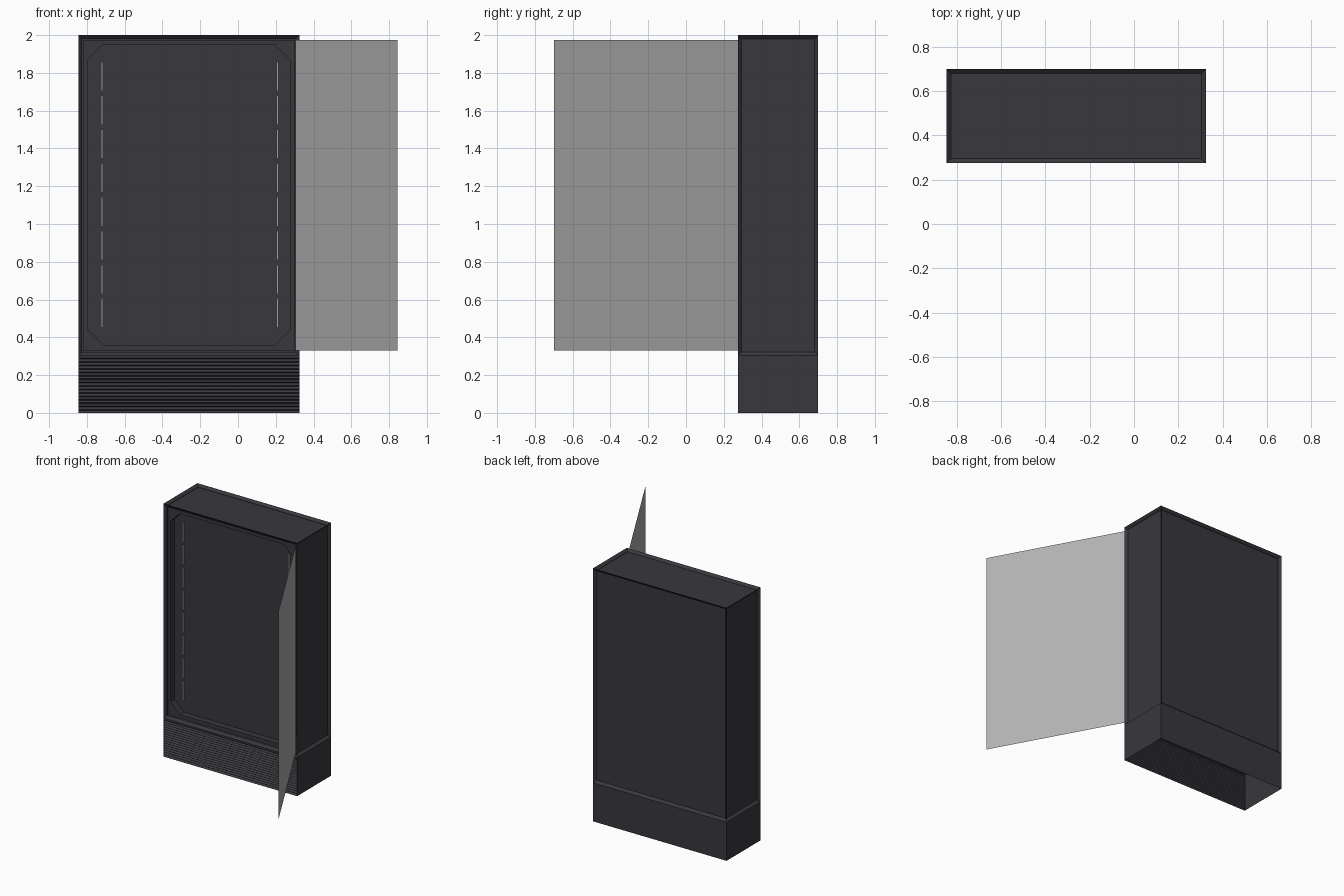
import bpy, bmesh

if "Cube" in bpy.data.objects:
    bpy.data.objects.remove(bpy.data.objects["Cube"])

X0, X1, Y0, Y1 = -0.845, 0.325, 0.275, 0.70
BASE_TOP, TOP = 0.305, 2.0
RIM, RECESS = 0.025, 0.02


def material(name, rgba):
    m = bpy.data.materials.new(name)
    m.diffuse_color = rgba
    m.use_nodes = True
    m.node_tree.nodes["Principled BSDF"].inputs["Base Color"].default_value = m.diffuse_color
    return m


DARK = material("dark charcoal", (0.040, 0.038, 0.046, 1))
STRIP = material("light strip grey", (0.36, 0.36, 0.36, 1))
GLASS = material("pale glass", (0.45, 0.45, 0.45, 0.65))


def add_object(name, bm, mat):
    mesh = bpy.data.meshes.new(name)
    bm.to_mesh(mesh)
    bm.free()
    mesh.materials.append(mat)
    obj = bpy.data.objects.new(name, mesh)
    bpy.context.collection.objects.link(obj)
    return obj


def add_box(bm, a, b):
    vs = bmesh.ops.create_cube(bm, size=1)["verts"]
    for v in vs:
        for i in range(3):
            v.co[i] = (a[i] + b[i]) / 2 + v.co[i] * (b[i] - a[i])


def loop_edges(bm, verts):
    return [bm.edges.new((verts[i], verts[(i + 1) % len(verts)])) for i in range(len(verts))]


# cabinet body: every outer face has a raised rim and a sunken panel
bm = bmesh.new()
add_box(bm, (X0, Y0, BASE_TOP), (X1, Y1, TOP))
bm.normal_update()
panels = [f for f in bm.faces if f.normal.z > -0.5]
bmesh.ops.inset_individual(bm, faces=panels, thickness=RIM, depth=-RECESS)
bm.normal_update()
front = min(bm.faces, key=lambda f: f.calc_center_median().y if f.normal.y < -0.9 and f.calc_area() > 1 else 9)
bmesh.ops.delete(bm, geom=[front], context='FACES_ONLY')
add_object("cabinet_body", bm, DARK)

# front frame with a chamfered opening, and the recessed panel behind it
PY, BACK, C = Y0 + RECESS, Y0 + 0.07, 0.08
l, r, b, t = X0 + RIM, X1 - RIM, BASE_TOP + RIM, TOP - RIM
L, R, B, T = l + 0.025, r - 0.025, b + 0.03, t - 0.027
octagon = [(L + C, B), (R - C, B), (R, B + C), (R, T - C),
           (R - C, T), (L + C, T), (L, T - C), (L, B + C)]
bm = bmesh.new()
outer = [bm.verts.new((x, PY, z)) for x, z in ((l, b), (r, b), (r, t), (l, t))]
inner = [bm.verts.new((x, PY, z)) for x, z in octagon]
deep = [bm.verts.new((x, BACK, z)) for x, z in octagon]
edges = loop_edges(bm, outer) + loop_edges(bm, inner)
bmesh.ops.triangle_fill(bm, edges=edges, use_beauty=True, normal=(0, -1, 0))
for i in range(8):
    j = (i + 1) % 8
    bm.faces.new((inner[i], inner[j], deep[j], deep[i]))
bm.faces.new(deep)
bmesh.ops.recalc_face_normals(bm, faces=bm.faces)
bm.normal_update()
if any(f.normal.y > 0.9 for f in bm.faces):
    bmesh.ops.reverse_faces(bm, faces=bm.faces)
bmesh.ops.dissolve_limit(bm, angle_limit=0.01, verts=bm.verts, edges=bm.edges)
add_object("recessed_front_panel", bm, DARK)

# two columns of light strips
bm = bmesh.new()
for x in (-0.72, 0.21):
    for i in range(8):
        z = 0.528 + i * 0.179
        add_box(bm, (x - 0.005, BACK - 0.018, z - 0.077), (x + 0.005, BACK, z + 0.077))
add_object("light_strips", bm, STRIP)

# hollow base, open underneath
bm = bmesh.new()
path = [(X0, Y0), (X0, Y1), (X1, Y1), (X1, Y0)]
low = [bm.verts.new((x, y, 0)) for x, y in path]
high = [bm.verts.new((x, y, BASE_TOP)) for x, y in path]
for i in range(3):
    bm.faces.new((low[i + 1], low[i], high[i], high[i + 1]))
add_object("base_walls", bm, DARK)

# louvred front of the base: zigzag profile stretched across the width
SLATS, GRILLE_TOP = 16, 0.29
profile = [(Y0, BASE_TOP)]
for i in range(SLATS):
    z = GRILLE_TOP * (1 - i / SLATS)
    profile += [(Y0, z), (Y0 + 0.01, z - 0.006)]
profile.append((Y0, 0))
bm = bmesh.new()
rows = [[bm.verts.new((x, y, z)) for x in (X0, X1)] for y, z in profile]
for u, d in zip(rows, rows[1:]):
    bm.faces.new((u[0], d[0], d[1], u[1]))
add_object("base_louvres", bm, DARK)

# open glass door: a single sheet hinged at the right
bm = bmesh.new()
corners = [(0.305, 0.285, 0.33), (0.845, -0.70, 0.33), (0.845, -0.70, 1.975), (0.305, 0.285, 1.975)]
bm.faces.new([bm.verts.new(c) for c in corners])
add_object("glass_door", bm, GLASS)
